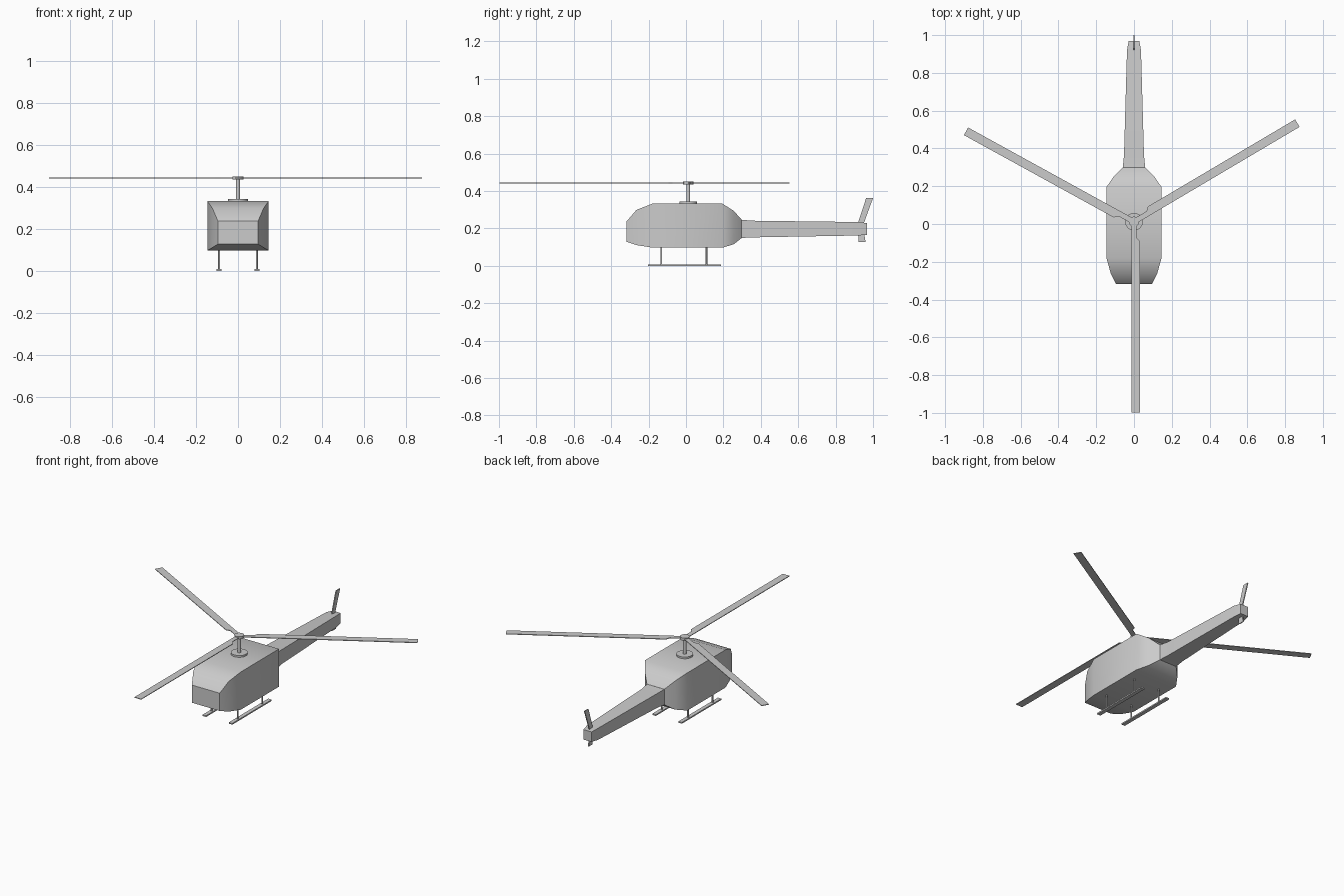
import bpy, bmesh
from math import radians
from mathutils import Matrix

if "Cube" in bpy.data.objects:
    bpy.data.objects.remove(bpy.data.objects["Cube"])


def finish(name, bm, smooth=False):
    bmesh.ops.recalc_face_normals(bm, faces=bm.faces)
    mesh = bpy.data.meshes.new(name)
    bm.to_mesh(mesh)
    bm.free()
    obj = bpy.data.objects.new(name, mesh)
    bpy.context.collection.objects.link(obj)
    if smooth:
        bpy.ops.object.select_all(action='DESELECT')
        obj.select_set(True)
        bpy.context.view_layer.objects.active = obj
        bpy.ops.object.shade_smooth_by_angle(angle=radians(35))
    return obj


def loft(name, sections):
    """Rectangular sections along y: (y, half width, z bottom, z top)."""
    bm = bmesh.new()
    rings = [[bm.verts.new(p) for p in ((-w, y, b), (w, y, b), (w, y, t), (-w, y, t))]
             for y, w, b, t in sections]
    for r, s in zip(rings, rings[1:]):
        for i in range(4):
            j = (i + 1) % 4
            bm.faces.new((r[i], r[j], s[j], s[i]))
    bm.faces.new(rings[0])
    bm.faces.new(rings[-1])
    return finish(name, bm, True)


def plate(name, outline, thickness, matrix):
    """Flat outline extruded symmetrically about its plane."""
    bm = bmesh.new()
    face = bm.faces.new([bm.verts.new((x, y, -thickness / 2)) for x, y in outline])
    new = bmesh.ops.extrude_face_region(bm, geom=[face])['geom']
    bmesh.ops.translate(bm, vec=(0, 0, thickness),
                        verts=[v for v in new if isinstance(v, bmesh.types.BMVert)])
    bm.transform(matrix)
    return finish(name, bm)


def cylinder(name, r, x, y, z0, z1, sides=24):
    bm = bmesh.new()
    bmesh.ops.create_cone(bm, cap_ends=True, segments=sides, radius1=r, radius2=r,
                          depth=z1 - z0, matrix=Matrix.Translation((x, y, (z0 + z1) / 2)))
    return finish(name, bm, True)


# Cabin and tail boom
loft("cabin", [(-0.317, 0.096, 0.128, 0.238), (-0.265, 0.122, 0.111, 0.299),
               (-0.18, 0.146, 0.097, 0.332), (0.195, 0.146, 0.097, 0.332),
               (0.255, 0.105, 0.115, 0.294), (0.298, 0.06, 0.149, 0.246)])
loft("tail_boom", [(0.296, 0.06, 0.149, 0.246), (0.36, 0.053, 0.152, 0.241),
                   (0.92, 0.037, 0.162, 0.234), (0.969, 0.028, 0.166, 0.228)])

# Tail fins, drawn in the y-z plane
side = Matrix(((0, 0, 1, 0), (1, 0, 0, 0), (0, 1, 0, 0), (0, 0, 0, 1)))
plate("upper_fin", [(0.918, 0.225), (0.95, 0.225), (1.0, 0.362), (0.963, 0.362)], 0.006, side)
plate("lower_fin", [(0.92, 0.175), (0.952, 0.175), (0.96, 0.127), (0.923, 0.127)], 0.006, side)

# Rotor mast and hub
hub_y = 0.012
cylinder("mast_base", 0.047, 0, hub_y, 0.325, 0.343)
cylinder("mast", 0.01, 0, hub_y, 0.33, 0.44, 16)
cylinder("rotor_hub", 0.027, 0, hub_y, 0.435, 0.451)

# Three rotor blades with a narrow root
blade = [(-0.014, -0.012), (-0.014, -1.01), (0.032, -1.01), (0.032, -0.105),
         (0.014, -0.085), (0.014, -0.012)]
for i, angle in enumerate((0, 120.6, 241.2)):
    plate(f"rotor_blade_{i + 1}", blade, 0.004,
          Matrix.Translation((0, hub_y, 0.443)) @ Matrix.Rotation(radians(angle), 4, 'Z'))

# Landing skids and struts
for label, sx in (("left", -1), ("right", 1)):
    x = 0.09 * sx
    plate(f"{label}_skid", [(x - 0.012, -0.202), (x + 0.012, -0.202),
                            (x + 0.012, 0.186), (x - 0.012, 0.186)],
          0.008, Matrix.Translation((0, 0, 0.004)))
    for end, y in (("front", -0.132), ("rear", 0.109)):
        cylinder(f"{label}_{end}_strut", 0.005, x, y, 0.006, 0.11, 12)
